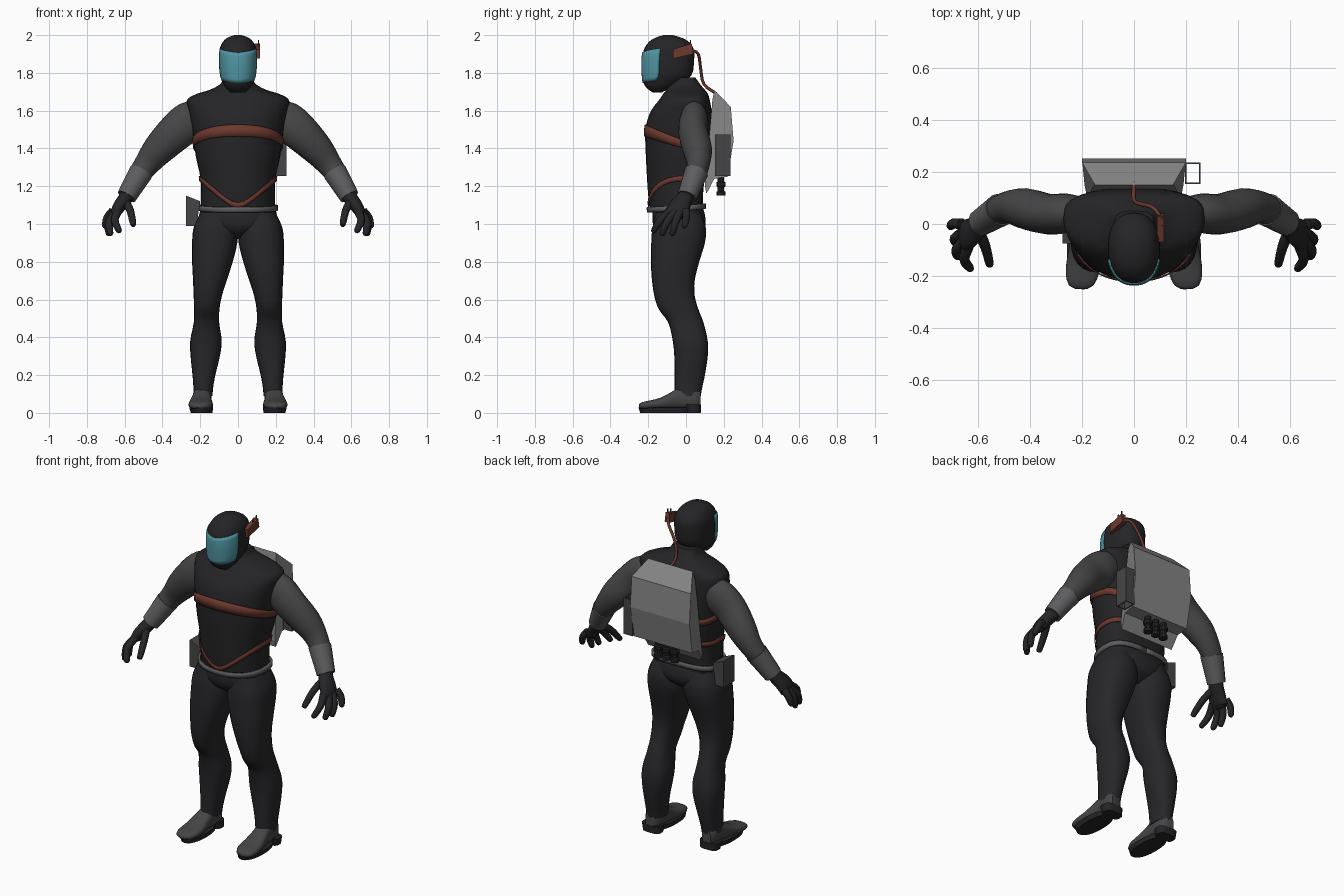
import bpy, bmesh, math
from mathutils import Vector

if "Cube" in bpy.data.objects:
    bpy.data.objects.remove(bpy.data.objects["Cube"])

def mat(name, c):
    m = bpy.data.materials.new(name)
    m.diffuse_color = (*c, 1)
    m.use_nodes = True
    m.node_tree.nodes["Principled BSDF"].inputs["Base Color"].default_value = m.diffuse_color
    return m

BLACK = mat("black_cloth", (.018, .018, .02))
DARK = mat("dark_trousers", (.02, .02, .023))
SLEEVE = mat("dark_grey", (.06, .06, .063))
GREY = mat("mid_grey", (.11, .11, .115))
PACK = mat("pack_grey", (.23, .23, .23))
RED = mat("rust_red", (.15, .04, .027))
TEAL = mat("visor_teal", (.08, .3, .36))

def make(name, verts, faces, material, mirror=False, thick=0, angle=50):
    me = bpy.data.meshes.new(name)
    me.from_pydata([tuple(v) for v in verts], [], faces)
    bm = bmesh.new()
    bm.from_mesh(me)
    bmesh.ops.recalc_face_normals(bm, faces=bm.faces)
    bm.to_mesh(me)
    bm.free()
    ob = bpy.data.objects.new(name, me)
    bpy.context.collection.objects.link(ob)
    me.materials.append(material)
    if thick:
        s = ob.modifiers.new("thickness", "SOLIDIFY")
        s.thickness, s.offset = thick, 0
    if mirror:
        ob.modifiers.new("mirror", "MIRROR")
    bpy.ops.object.select_all(action='DESELECT')
    ob.select_set(True)
    bpy.context.view_layer.objects.active = ob
    if angle:
        bpy.ops.object.shade_smooth_by_angle(angle=math.radians(angle))
    return ob

def interp(rows, s):
    """Smooth interpolation of row values by their first column."""
    s = min(max(s, rows[0][0]), rows[-1][0])
    i = max(k for k in range(len(rows) - 1) if rows[k][0] <= s)
    a, b = rows[i], rows[i + 1]
    p, q = rows[max(i - 1, 0)], rows[min(i + 2, len(rows) - 1)]
    h = b[0] - a[0]
    t = (s - a[0]) / h
    out = []
    for k in range(1, len(a)):
        m0 = (b[k] - p[k]) / (b[0] - p[0]) * h
        m1 = (q[k] - a[k]) / (q[0] - a[0]) * h
        out.append((2*t**3 - 3*t*t + 1)*a[k] + (t**3 - 2*t*t + t)*m0
                   + (3*t*t - 2*t**3)*b[k] + (t**3 - t*t)*m1)
    return out

def surf(rows, a, s, off=0, n=2.4, nb=None, mid=.5, axis='z'):
    """Point on a stack of superellipse sections; rows are (s, x0, x1, b0, b1)."""
    x0, x1, b0, b1 = interp(rows, s)
    c = math.cos(a)
    e = 2 / (n if c > 0 else nb or n)
    sp = lambda v: math.copysign(abs(v) ** e, v)
    bm_ = b0 + (b1 - b0) * mid
    x = (x0 + x1) / 2 + ((x1 - x0) / 2 + off) * sp(math.sin(a))
    b = bm_ - ((bm_ - b0 if c > 0 else b1 - bm_) + off) * sp(c)
    return (x, b, s) if axis == 'z' else (x, s, b)

def skin(nr, n, closed=True, caps=True):
    f = [(r*n + k, r*n + (k+1) % n, (r+1)*n + (k+1) % n, (r+1)*n + k)
         for r in range(nr - 1) for k in range(n if closed else n - 1)]
    if caps:
        f += [tuple(range(n)), tuple(range((nr-1)*n, nr*n))]
    return f

def stations(rows, sub):
    return [a[0] + (b[0]-a[0])*j/sub for a, b in zip(rows, rows[1:]) for j in range(sub)] + [rows[-1][0]]

def loft(name, rows, material, seg=24, sub=3, mirror=False, **kw):
    st = stations(rows, sub)
    v = [surf(rows, 2*math.pi*k/seg, s, **kw) for s in st for k in range(seg)]
    return make(name, v, skin(len(st), seg), material, mirror)

def band(name, rows, material, zc, half, off, a0=-math.pi, a1=math.pi, seg=48, vs=2, thick=.005, **kw):
    """Strip lying on a lofted surface; zc and half are functions of the angle."""
    v = [surf(rows, a0+(a1-a0)*k/seg, zc(a0+(a1-a0)*k/seg) + half(a0+(a1-a0)*k/seg)*(2*j/vs-1), off, **kw)
         for j in range(vs + 1) for k in range(seg + 1)]
    return make(name, v, skin(vs + 1, seg + 1, False, False), material, thick=thick, angle=35)

def tube(name, pts, material, seg=14, sub=3, mirror=True, angle=50):
    """Limb through points (x, y, z, radius in xz plane, radius along y)."""
    rows = [(i, *p) for i, p in enumerate(pts)]
    st = stations(rows, sub)
    v = []
    for s in st:
        x, y, z, ru, rv = interp(rows, s)
        d = Vector(interp(rows, s + .05)[:3]) - Vector(interp(rows, s - .05)[:3])
        u = d.cross(Vector((0, 1, 0))).normalized()
        w = d.cross(u).normalized()
        v += [Vector((x, y, z)) + u*ru*math.cos(2*math.pi*k/seg) + w*rv*math.sin(2*math.pi*k/seg) for k in range(seg)]
    return make(name, v, skin(len(st), seg), material, mirror, angle=angle)

def box(name, x, y, z, material):
    v = [(x[i], y[j], z[k]) for k in (0, 1) for i, j in ((0, 0), (1, 0), (1, 1), (0, 1))]
    return make(name, v, skin(2, 4), material, angle=0)

# Vest, pelvis, and bands around the body
torso = [(1.06, -.195, .195, -.19, .09), (1.15, -.195, .195, -.2, .09), (1.25, -.2, .2, -.207, .1),
         (1.35, -.222, .222, -.212, .12), (1.45, -.236, .236, -.216, .135), (1.52, -.246, .246, -.212, .138),
         (1.6, -.262, .262, -.185, .135), (1.66, -.268, .268, -.14, .125), (1.69, -.215, .215, -.12, .115),
         (1.71, -.15, .15, -.105, .1), (1.74, -.095, .095, -.095, .075), (1.775, -.075, .075, -.08, .05)]
body = dict(mid=.62, n=2.2, nb=3)
loft("vest", torso, BLACK, seg=32, **body)
loft("pelvis", [(.92, -.06, .06, -.1, .03), (.96, -.15, .15, -.155, .085), (1.0, -.205, .205, -.175, .103),
                (1.05, -.205, .205, -.178, .1), (1.1, -.19, .19, -.17, .085)], DARK)
band("chest_strap", torso, RED, lambda a: 1.42 + .075*math.cos(a) + .03*min(0, math.cos(a))*-1,
     lambda a: .02 + .011*max(0, math.cos(a)), .005, **body)
band("waist_strap", torso, RED, lambda a: 1.098 + .165*(math.hypot(.15, math.sin(min(abs(a), math.pi/2))) - .15),
     lambda a: .014, .005, **body)
band("belt", torso, GREY, lambda a: 1.085 - .01*math.cos(a), lambda a: .014, .01, thick=.012, **body)

# Helmet, visor, ear module and cable
helmet = [(1.695, -.04, .04, -.175, -.13), (1.72, -.064, .064, -.208, -.085), (1.75, -.081, .081, -.226, -.02),
          (1.79, -.095, .095, -.23, .03), (1.86, -.1, .1, -.232, .042), (1.92, -.098, .098, -.224, .042),
          (1.96, -.083, .083, -.2, .02), (1.985, -.058, .058, -.165, -.02), (2.0, -.02, .02, -.12, -.07)]
loft("helmet", helmet, BLACK, n=2.3)
band("visor", helmet, TEAL, lambda a: 1.826 + .014*abs(a), lambda a: .08 + .004*abs(a), .002,
     a0=-1.28, a1=1.28, seg=18, vs=8, n=2.3, thick=.005)
ear = [(-.07, 1.875), (-.07, 1.925), (.03, 1.955), (.04, 1.9)]
make("ear_module", [(x, y, z) for x in (.088, .116) for y, z in ear], skin(2, 4), RED, angle=0)
for i, (y, z) in enumerate(((-.01, 1.965), (.02, 1.975))):
    box(f"antenna_{i}", (.105, .11), (y, y + .006), (1.92, z), RED)
tube("helmet_cable", [(.1, .03, 1.92, .008, .008), (.07, .065, 1.9, .008, .008), (.02, .078, 1.82, .008, .008),
                      (0, .095, 1.74, .008, .008), (0, .16, 1.69, .008, .008)], RED, seg=8, mirror=False)

# Legs and boots
loft("leg", [(.09, .135, .238, -.063, .078), (.13, .132, .236, -.06, .085), (.2, .12, .241, -.06, .1), (.3, .096, .251, -.062, .115),
             (.38, .086, .253, -.07, .115), (.48, .1, .234, -.095, .092), (.55, .098, .232, -.145, .065),
             (.62, .085, .235, -.168, .046), (.7, .06, .238, -.18, .046), (.8, .028, .243, -.186, .07),
             (.9, .004, .243, -.184, .1), (.98, .006, .235, -.178, .105), (1.06, .03, .2, -.16, .08)], DARK, mirror=True)
loft("boot", [(-.25, .18, .225, .028, .045), (-.235, .155, .25, .02, .056), (-.19, .135, .262, .02, .066),
              (-.13, .135, .257, .02, .082), (-.07, .142, .245, .02, .115), (-.03, .142, .238, .02, .135),
              (.05, .142, .236, .02, .135), (.078, .165, .22, .025, .12)], SLEEVE, sub=2, mirror=True, axis='y', n=2.6)
for nm, y0, y1, z1, n in (("sole", -.252, .03, .028, 2.3), ("boot_heel", -.005, .08, .045, 3)):
    loft(nm, [(0, .135, .25, y0 + .01, y1 - .002), (z1, .132, .258, y0, y1)], BLACK, sub=1, mirror=True, n=n)

# Arms, gauntlets and gloves
tube("sleeve", [(.2, .045, 1.56, .09, .06), (.255, .042, 1.545, .105, .075), (.33, .038, 1.485, .1, .078), (.42, .06, 1.395, .085, .078),
                (.48, .065, 1.32, .068, .062), (.53, .045, 1.25, .057, .055), (.585, .005, 1.15, .045, .042)], SLEEVE, seg=20)
tube("gauntlet", [(.513, .055, 1.275, .064, .064), (.59, .005, 1.145, .052, .052)], GREY, seg=16, sub=1)
tube("palm", [(.575, .015, 1.17, .04, .04), (.6, -.01, 1.13, .038, .045), (.63, -.035, 1.09, .034, .058),
              (.652, -.048, 1.05, .025, .06), (.657, -.05, 1.03, .01, .035)], BLACK)
fingers = {"little": ((.662, .0, 1.07), (.692, .002, 1.035), (.705, -.008, .99)),
           "ring": ((.66, -.035, 1.06), (.688, -.055, 1.01), (.685, -.072, .95)),
           "middle": ((.65, -.06, 1.06), (.682, -.1, 1.01), (.676, -.125, .95)),
           "index": ((.635, -.08, 1.07), (.652, -.135, 1.02), (.63, -.17, .965)),
           "thumb": ((.595, -.03, 1.12), (.57, -.09, 1.07), (.555, -.152, 1.0))}
for nm, (a, b, c) in fingers.items():
    e = Vector(c) + (Vector(c) - Vector(b)).normalized() * .013
    tube(nm + "_finger", [(*a, .022, .022), (*b, .02, .02), (*c, .016, .016), (*e, .004, .004)], BLACK, seg=10)

# Backpack: faceted shell with narrowing top, side holster and hose ends
prof = [(.14, 1.66, .16), (.15, 1.71, .15), (.237, 1.62, .2), (.252, 1.44, .2),
        (.22, 1.25, .195), (.15, 1.24, .19), (.108, 1.16, .18), (.1, 1.2, .18)]
make("backpack", [(s*w, y, z) for s in (-1, 1) for y, z, w in prof], skin(2, len(prof)), PACK, angle=0)
ring = [(.198, .157), (.253, .157), (.253, .233), (.198, .233)]
make("side_holster", [(x, y, z) for z in (1.255, 1.475) for x, y in ring], skin(2, 4, caps=False), SLEEVE, thick=.008, angle=0)
for i in (-1, 0, 1):
    tube(f"hose_end_{i+1}", [(i*.055, .185, z, r, r) for z, r in
         ((1.26, .018), (1.225, .018), (1.22, .026), (1.2, .026), (1.195, .018), (1.175, .018), (1.17, .025), (1.15, .025))],
         BLACK, seg=10, sub=1, mirror=False, angle=30)

# Belt pouch with a sloping lid
lid = [(-.275, .99), (-.22, .99), (-.2, 1.12), (-.275, 1.15)]
make("belt_pouch", [(x, y, z) for y in (-.075, .03) for x, z in lid], skin(2, 4), SLEEVE, angle=0)
